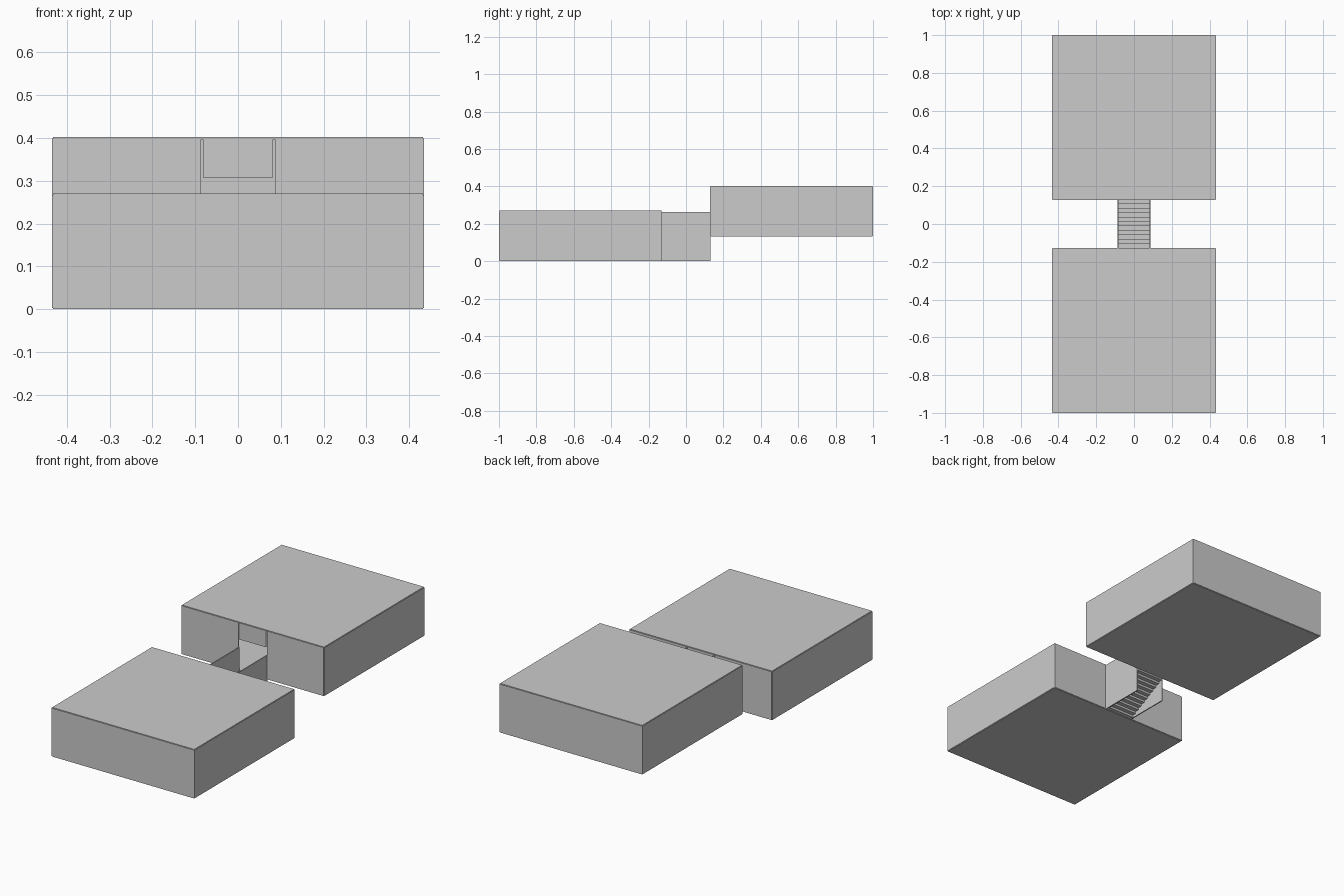
import bpy

if "Cube" in bpy.data.objects:
    bpy.data.objects.remove(bpy.data.objects["Cube"])

T = 0.006          # panel thickness
HALF = 0.432       # half room width, to panel centres
INNER, OUTER = 0.13, 0.997
DOOR, LINTEL = 0.087, 0.0815
RISE = 0.132       # floor offset between rooms
H = 0.264          # room height


def box(name, x, y, z):
    """Box from (min, max) ranges."""
    vs = [(a, b, c) for a in x for b in y for c in z]
    fs = [(0, 1, 3, 2), (4, 6, 7, 5), (0, 4, 5, 1),
          (2, 3, 7, 6), (0, 2, 6, 4), (1, 5, 7, 3)]
    me = bpy.data.meshes.new(name)
    me.from_pydata(vs, [], fs)
    ob = bpy.data.objects.new(name, me)
    bpy.context.collection.objects.link(ob)
    return ob


def around(c):
    return (c - T / 2, c + T / 2)


def room(name, s, z0):
    """Hollow room on side s of the stairs, its doorway facing the stairs."""
    z1 = z0 + H
    ys = tuple(sorted((s * INNER, s * OUTER)))
    xs = (-HALF, HALF)
    box(name + "_floor", xs, ys, around(z0))
    box(name + "_roof", xs, ys, around(z1))
    box(name + "_outer_wall", xs, around(s * OUTER), (z0, z1))
    for side, label in ((-1, "left"), (1, "right")):
        box(f"{name}_{label}_wall", around(side * HALF), ys, (z0, z1))
        box(f"{name}_{label}_door_wall", tuple(sorted((side * DOOR, side * HALF))),
            around(s * INNER), (z0, z1))
    box(name + "_lintel", (-LINTEL, LINTEL), around(s * INNER), (z0 + 0.173, z1))


room("lower_room", -1, T / 2)
room("upper_room", 1, T / 2 + RISE)

# Stairwell side walls
for side, label in ((-1, "left"), (1, "right")):
    box(f"stair_{label}_wall", around(side * (DOOR - T / 2)),
        (-INNER, INNER), (0, H))

# Stepped flight, open underneath
N = 11
run, rise = 2 * INNER / N, RISE / N
for i in range(N):
    y = -INNER + i * run
    z = T / 2 + i * rise
    box(f"step_{i + 1}", (-LINTEL, LINTEL), (y, y + run), (z, z + rise))
